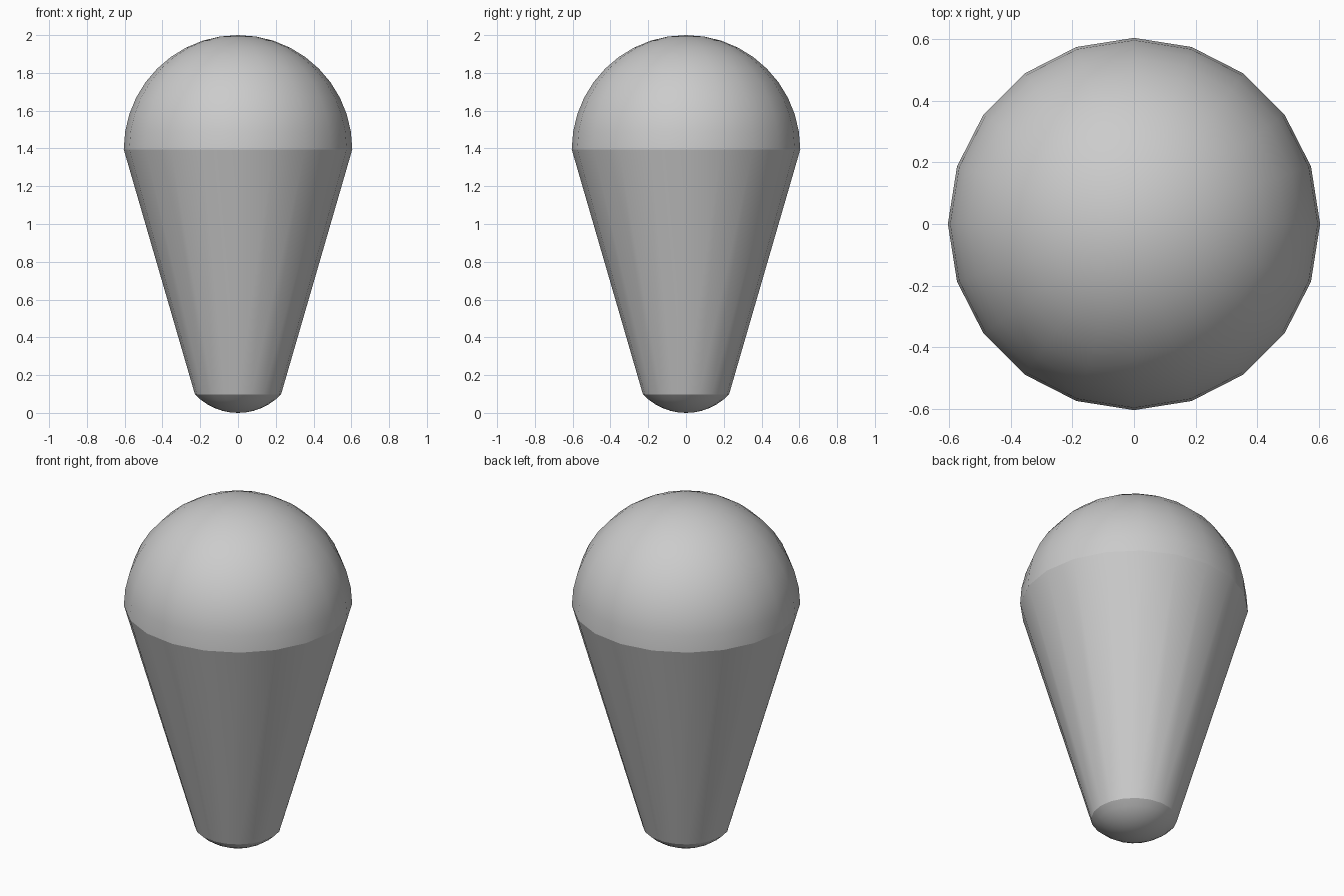
import bpy, bmesh
from math import sin, cos, asin, pi

if "Cube" in bpy.data.objects:
    bpy.data.objects.remove(bpy.data.objects["Cube"])

SIDES = 20
RIM_R, RIM_Z = 0.605, 1.395      # joint between dome and cone
TIP_R, TIP_Z = 0.228, 0.098      # joint between cone and rounded tip


def lathe(name, profile):
    """Spin (radius, z) points around z; radius 0 becomes a pole."""
    bm = bmesh.new()
    rings = []
    for r, z in profile:
        if r < 1e-5:
            rings.append([bm.verts.new((0, 0, z))] * SIDES)
        else:
            rings.append([bm.verts.new((r * cos(2 * pi * i / SIDES),
                                        r * sin(2 * pi * i / SIDES), z))
                          for i in range(SIDES)])
    for low, high in zip(rings, rings[1:]):
        for i in range(SIDES):
            j = (i + 1) % SIDES
            corners = list(dict.fromkeys((low[i], low[j], high[j], high[i])))
            bm.faces.new(corners).smooth = True
    mesh = bpy.data.meshes.new(name)
    bm.to_mesh(mesh)
    bm.free()
    obj = bpy.data.objects.new(name, mesh)
    bpy.context.collection.objects.link(obj)
    return obj


# Hemispherical scoop on top
lathe("dome", [(RIM_R * cos(pi / 2 * k / 10), RIM_Z + RIM_R * sin(pi / 2 * k / 10))
               for k in range(11)])

# Tapered body
lathe("cone", [(TIP_R, TIP_Z), (RIM_R, RIM_Z)])

# Shallow spherical tip at the bottom
R = (TIP_R ** 2 + TIP_Z ** 2) / (2 * TIP_Z)
half = asin(TIP_R / R)
lathe("rounded_tip", [(R * sin(half * k / 6), R - R * cos(half * k / 6))
                      for k in range(7)])
